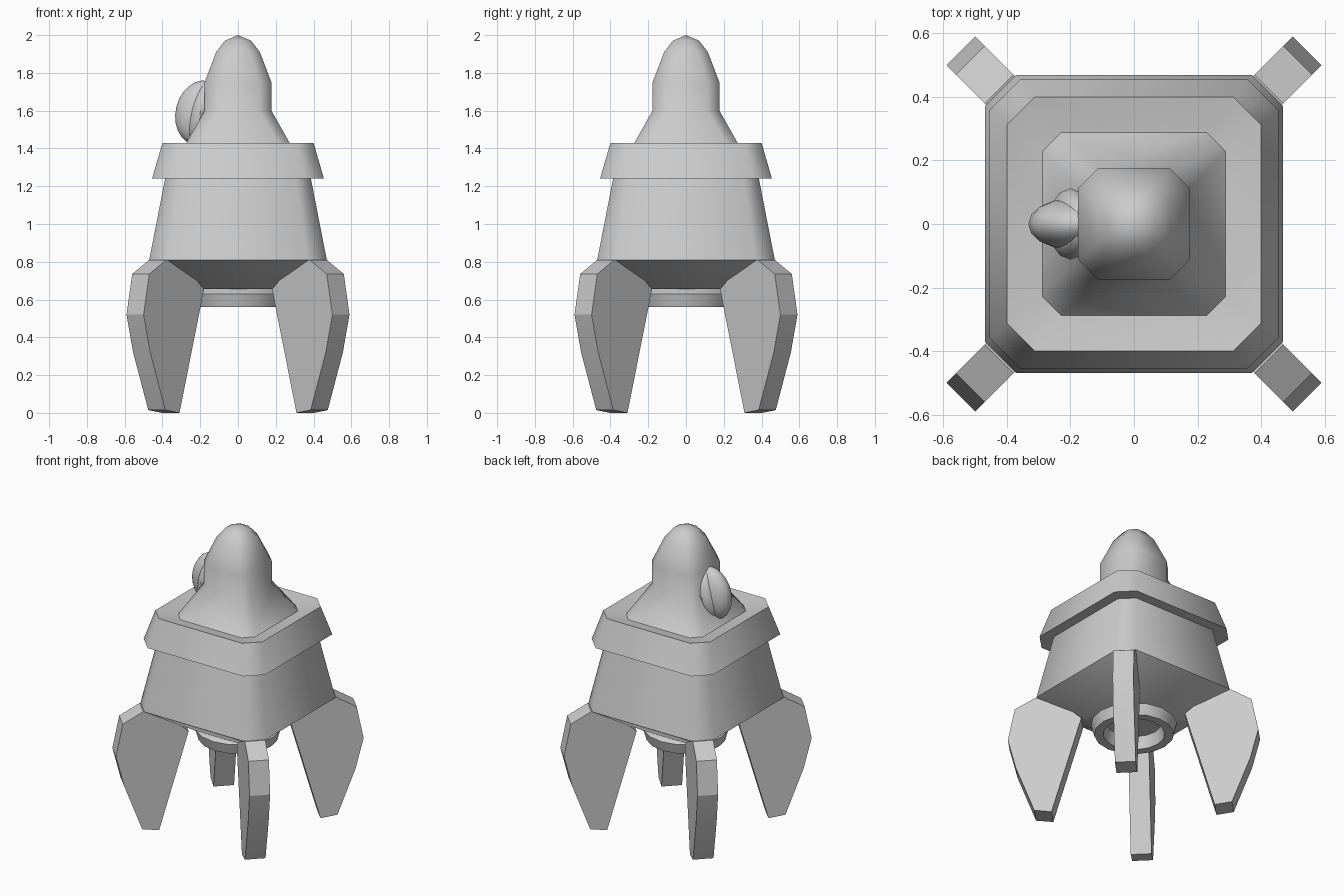
import bpy, bmesh, math
from mathutils import Matrix

cube = bpy.data.objects.get("Cube")
if cube:
    bpy.data.objects.remove(cube, do_unlink=True)

# One flat grey for the whole model
grey = bpy.data.materials.new("plain_grey")
grey.use_nodes = True
grey.diffuse_color = (0.6, 0.6, 0.6, 1)
grey.node_tree.nodes["Principled BSDF"].inputs["Base Color"].default_value = (0.6, 0.6, 0.6, 1)


def finish(name, bm, angle):
    """Turn a bmesh into a shaded object."""
    bmesh.ops.recalc_face_normals(bm, faces=bm.faces)
    mesh = bpy.data.meshes.new(name)
    bm.to_mesh(mesh)
    bm.free()
    mesh.materials.append(grey)
    obj = bpy.data.objects.new(name, mesh)
    bpy.context.collection.objects.link(obj)
    bpy.ops.object.select_all(action='DESELECT')
    obj.select_set(True)
    bpy.context.view_layer.objects.active = obj
    bpy.ops.object.shade_smooth_by_angle(angle=math.radians(angle))
    return obj


def chamfered_square(half, cut):
    k = half - cut
    return [(half, -k), (half, k), (k, half), (-k, half),
            (-half, k), (-half, -k), (-k, -half), (k, -half)]


def circle(radius, sides=16):
    return [(radius * math.cos(math.tau * i / sides), radius * math.sin(math.tau * i / sides))
            for i in range(sides)]


def loft(name, sections, angle=50, tip=None):
    """Skin a stack of (z, outline) sections, closing both ends."""
    bm = bmesh.new()
    rings = [[bm.verts.new((x, y, z)) for x, y in outline] for z, outline in sections]
    n = len(rings[0])
    for a, b in zip(rings, rings[1:]):
        for i in range(n):
            j = (i + 1) % n
            bm.faces.new((a[i], a[j], b[j], b[i]))
    bm.faces.new(rings[0])
    if tip is None:
        bm.faces.new(rings[-1])
    else:
        apex = bm.verts.new((0, 0, tip))
        for i in range(n):
            bm.faces.new((rings[-1][i], rings[-1][(i + 1) % n], apex))
    return finish(name, bm, angle)


def square_stack(rows):
    return [(z, chamfered_square(half, cut)) for z, half, cut in rows]


# Hull with its sloping underside
loft("hull", square_stack([(0.655, 0.24, 0.08), (0.81, 0.47, 0.1), (1.26, 0.382, 0.08)]))

# Collar with a dished top
loft("collar", square_stack([(1.24, 0.385, 0.085), (1.24, 0.455, 0.097),
                             (1.43, 0.4, 0.088), (1.4, 0.28, 0.06)]))

# Nose cone
loft("nose", square_stack([(1.4, 0.29, 0.06), (1.6, 0.177, 0.065), (1.75, 0.177, 0.065),
                           (1.91, 0.116, 0.055), (1.97, 0.07, 0.04)]), tip=2.0)

# Engine nozzle with a recessed mouth
loft("nozzle", [(z, circle(r)) for z, r in
                [(0.67, 0.2), (0.655, 0.22), (0.63, 0.265), (0.56, 0.245),
                 (0.56, 0.19), (0.64, 0.17)]], angle=30)

# Four diagonal fins, profile given as (corner offset, height)
profile = [(0.225, 0.655), (0.355, 0.0), (0.43, 0.015), (0.51, 0.32),
           (0.545, 0.52), (0.515, 0.735), (0.425, 0.81), (0.33, 0.78)]
half_thick = 0.064
for side_y, y_name in ((-1, "front"), (1, "back")):
    for side_x, x_name in ((-1, "right"), (1, "left")):
        bm = bmesh.new()
        verts = [bm.verts.new((u * math.sqrt(2), -half_thick, z)) for u, z in profile]
        face = bm.faces.new(verts)
        out = bmesh.ops.extrude_face_region(bm, geom=[face])
        moved = [v for v in out["geom"] if isinstance(v, bmesh.types.BMVert)]
        bmesh.ops.translate(bm, vec=(0, 2 * half_thick, 0), verts=moved)
        turn = Matrix.Rotation(math.atan2(side_y, side_x), 4, 'Z')
        bmesh.ops.transform(bm, matrix=turn, verts=bm.verts)
        finish(f"{y_name}_{x_name}_fin", bm, 25)


# Porthole: a domed lens in a wider rim, leaning back with the nose
def ellipsoid(name, radii):
    bm = bmesh.new()
    bmesh.ops.create_uvsphere(bm, u_segments=16, v_segments=12, radius=1)
    place = (Matrix.Translation((-0.2, 0, 1.59)) @ Matrix.Rotation(math.radians(14), 4, 'Y')
             @ Matrix.Diagonal((*radii, 1)))
    bmesh.ops.transform(bm, matrix=place, verts=bm.verts)
    return finish(name, bm, 40)


ellipsoid("porthole_rim", (0.06, 0.112, 0.165))
ellipsoid("porthole_lens", (0.13, 0.08, 0.172))
